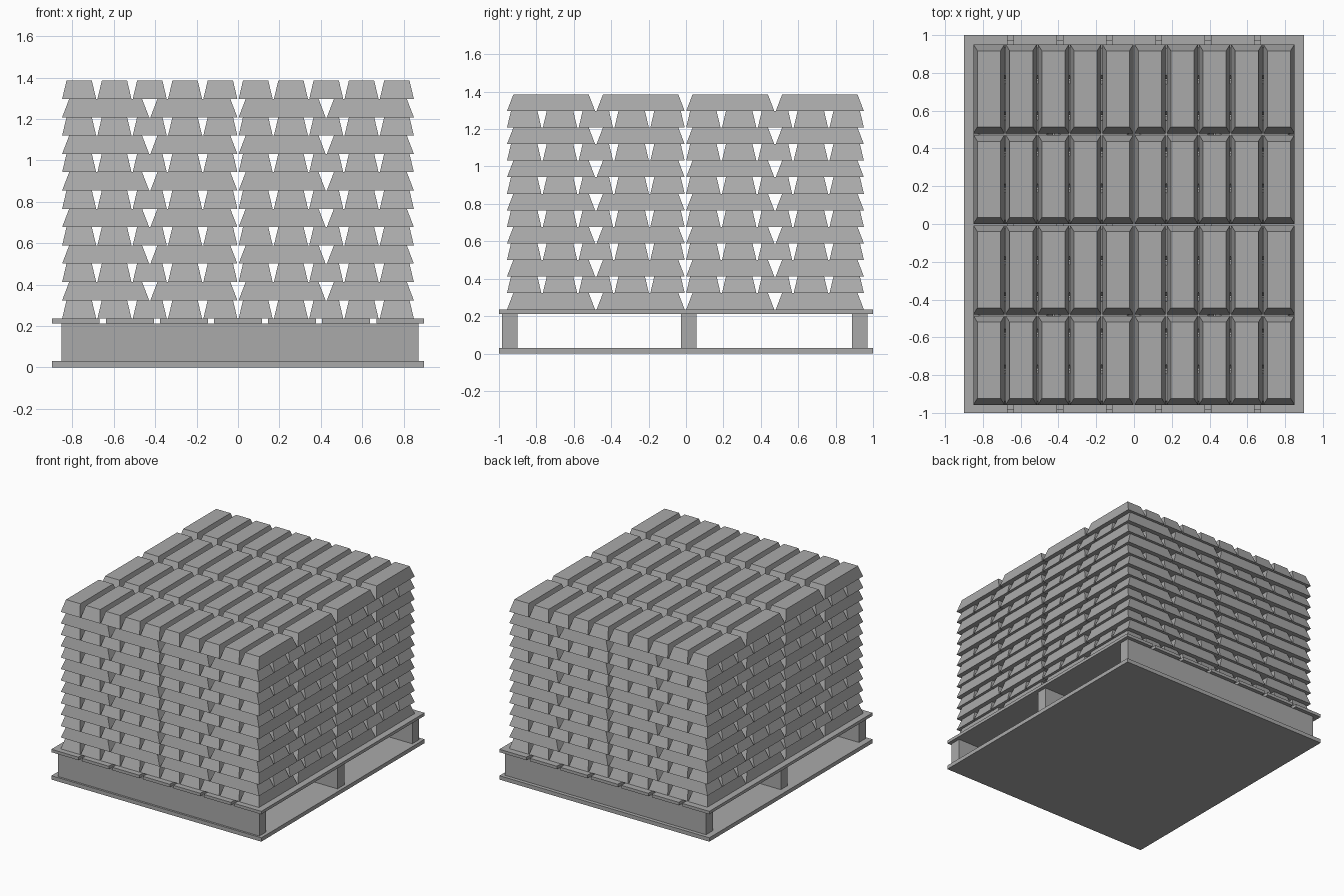
import bpy
import bmesh

cube = bpy.data.objects.get("Cube")
if cube:
    bpy.data.objects.remove(cube, do_unlink=True)

grey = bpy.data.materials.new("plain_grey")
grey.use_nodes = True
colour = (0.4, 0.4, 0.4, 1)
grey.diffuse_color = colour
grey.node_tree.nodes["Principled BSDF"].inputs["Base Color"].default_value = colour


def add_block(bm, centre, size, inset=(0, 0)):
    """Box standing on centre, with its top edges drawn in by inset."""
    cx, cy, cz = centre
    for v in bmesh.ops.create_cube(bm, size=1)["verts"]:
        top = v.co.z > 0
        sx = size[0] - 2 * inset[0] * top
        sy = size[1] - 2 * inset[1] * top
        v.co = (cx + v.co.x * sx, cy + v.co.y * sy, cz + size[2] * top)


def make_object(name, blocks):
    bm = bmesh.new()
    for block in blocks:
        add_block(bm, *block)
    mesh = bpy.data.meshes.new(name)
    bm.to_mesh(mesh)
    bm.free()
    mesh.materials.append(grey)
    obj = bpy.data.objects.new(name, mesh)
    bpy.context.collection.objects.link(obj)


# Pallet: base board, three cross runners and seven deck slats
BASE, DECK, DECK_TOP = 0.03, 0.212, 0.235
make_object("pallet_base", [((0, 0, 0), (1.8, 2, BASE))])
for name, y in (("front", -0.943), ("middle", 0.015), ("back", 0.93)):
    make_object(name + "_runner", [((0.01, y, BASE), (1.725, 0.083, DECK - BASE))])

GAP = 0.03
SLATS = 7
slat_w = (1.8 - GAP * (SLATS - 1)) / SLATS
make_object("deck_slats", [
    ((-0.9 + slat_w / 2 + i * (slat_w + GAP), 0, DECK), (slat_w, 2, DECK_TOP - DECK))
    for i in range(SLATS)])

# Ingots: layers alternate between lying along y and along x
LAYERS = 13
STACK_X, STACK_Y = 1.706, 1.916
CENTRE_Y = -0.003
layer_h = (1.385 - DECK_TOP) / LAYERS
for layer in range(LAYERS):
    along_y = layer % 2 == 0
    nx, ny = (10, 4) if along_y else (4, 10)
    inset = (0.021, 0.034) if along_y else (0.034, 0.021)
    px, py = STACK_X / nx, STACK_Y / ny
    size = (px - 0.006, py - 0.008, layer_h)
    z = DECK_TOP + layer * layer_h
    make_object(f"ingot_layer_{layer + 1}", [
        (((i + 0.5) * px - STACK_X / 2, (j + 0.5) * py - STACK_Y / 2 + CENTRE_Y, z),
         size, inset)
        for i in range(nx) for j in range(ny)])
